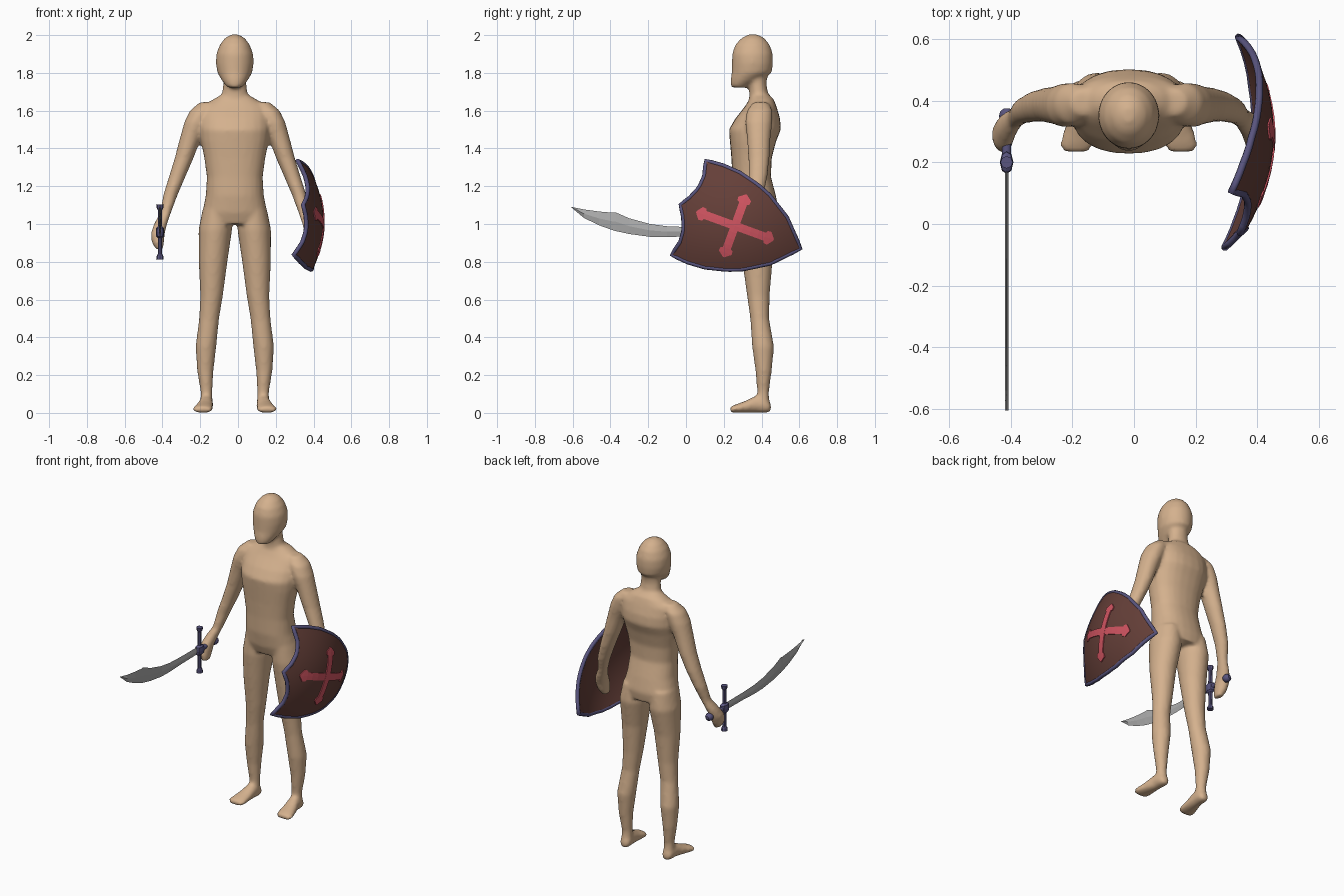
import bpy, bmesh, math
from mathutils import Vector

cube = bpy.data.objects.get("Cube")
if cube:
    bpy.data.objects.remove(cube, do_unlink=True)


def material(name, rgb):
    m = bpy.data.materials.new(name)
    m.use_nodes = True
    m.diffuse_color = (*rgb, 1)
    node = next(n for n in m.node_tree.nodes if n.type == 'BSDF_PRINCIPLED')
    node.inputs["Base Color"].default_value = (*rgb, 1)
    node.inputs["Roughness"].default_value = 0.7
    return m


SKIN = material("skin", (0.66, 0.44, 0.27))
BROWN = material("shield_brown", (0.13, 0.05, 0.04))
PURPLE = material("dull_purple", (0.10, 0.09, 0.21))
RED = material("cross_red", (0.64, 0.09, 0.12))
STEEL = material("steel", (0.42, 0.42, 0.42))


def finish(name, bm, mat, smooth_angle=None):
    bmesh.ops.recalc_face_normals(bm, faces=bm.faces)
    me = bpy.data.meshes.new(name)
    bm.to_mesh(me)
    bm.free()
    me.materials.append(mat)
    ob = bpy.data.objects.new(name, me)
    bpy.context.collection.objects.link(ob)
    if smooth_angle:
        bpy.ops.object.select_all(action='DESELECT')
        ob.select_set(True)
        bpy.context.view_layer.objects.active = ob
        bpy.ops.object.shade_smooth_by_angle(angle=math.radians(smooth_angle))
    return ob


def loft(bm, sections, second_axis=(0, 1, 0), side=1, n=24, power=2.0):
    """Closed tube through rings given as (x, y, z, half width, half depth)."""
    b, rings = Vector(second_axis), []
    for x, y, z, ra, rb in sections:
        ring = []
        for i in range(n):
            c, s = math.cos(math.tau * i / n), math.sin(math.tau * i / n)
            c = math.copysign(abs(c) ** (2 / power), c)
            s = math.copysign(abs(s) ** (2 / power), s)
            p = Vector((x + ra * c, y, z)) + b * (rb * s)
            ring.append(bm.verts.new((p.x * side, p.y, p.z)))
        rings.append(ring)
    for r, q in zip(rings, rings[1:]):
        for i in range(n):
            j = (i + 1) % n
            bm.faces.new((r[i], r[j], q[j], q[i]))
    bm.faces.new(rings[0])
    bm.faces.new(rings[-1])


def interp(knots, t):
    for (a, p), (b, q) in zip(knots, knots[1:]):
        if t <= b:
            return p + (q - p) * (t - a) / (b - a)
    return knots[-1][1]


# Body: overlapping lofts fused into one smooth skin
body = bmesh.new()
torso = [(1.69, .39, .06, .045), (1.66, .40, .115, .065), (1.62, .395, .175, .085),
         (1.56, .38, .185, .118), (1.50, .365, .187, .138), (1.44, .355, .180, .123),
         (1.35, .347, .162, .107), (1.25, .348, .148, .102), (1.15, .362, .154, .114),
         (1.06, .378, .172, .116), (1.0, .385, .165, .10)]
loft(body, [(0, y, z, a, b) for z, y, a, b in torso], power=2.3)
neck = [(1.82, .375, .06, .06), (1.74, .38, .062, .046), (1.69, .385, .068, .05),
        (1.60, .39, .08, .06)]
loft(body, [(0, y, z, a, b) for z, y, a, b in neck])
head = [(2.003, .355, .02, .025), (1.985, .354, .052, .06), (1.95, .352, .079, .091),
        (1.90, .352, .098, .108), (1.85, .352, .100, .109), (1.80, .348, .092, .106),
        (1.765, .318, .072, .082), (1.74, .293, .054, .057), (1.722, .283, .038, .042)]
loft(body, [(0, y, z, a, b) for z, y, a, b in head])

leg = [(.095, .38, 1.08, .075, .10), (.103, .385, .97, .089, .107),
       (.115, .378, .80, .076, .080), (.123, .383, .62, .060, .060),
       (.136, .390, .50, .053, .050), (.153, .408, .35, .055, .058),
       (.156, .411, .22, .043, .043), (.150, .408, .11, .031, .031),
       (.150, .407, .03, .034, .036)]
foot = [(.148, .450, .026, .022, .024), (.150, .425, .038, .036, .038),
        (.152, .375, .047, .037, .047), (.162, .310, .031, .047, .031),
        (.170, .260, .022, .055, .022), (.171, .232, .016, .045, .016)]
arm = [(.140, .395, 1.645, .045, .04), (.178, .390, 1.60, .060, .068),
       (.203, .385, 1.54, .064, .072), (.236, .385, 1.45, .056, .062),
       (.268, .386, 1.35, .050, .056), (.305, .381, 1.25, .044, .050),
       (.342, .368, 1.15, .038, .042), (.366, .345, 1.06, .029, .033),
       (.393, .318, 1.00, .035, .045), (.408, .290, .95, .037, .052),
       (.407, .275, .90, .032, .046), (.398, .268, .865, .018, .030)]
for side in (1, -1):
    loft(body, leg, side=side)
    loft(body, foot, second_axis=(0, 0, 1), side=side)
    loft(body, arm, side=side)
figure = finish("body", body, SKIN)
figure.location.x = -0.017
fuse = figure.modifiers.new("fuse", 'REMESH')
fuse.mode = 'VOXEL'
fuse.voxel_size = 0.011
fuse.use_smooth_shade = True
soften = figure.modifiers.new("soften", 'SMOOTH')
soften.factor = 0.5
soften.iterations = 6

# Sword: curved blade, upright guard, grip and pommel
SX, SZ = -0.413, 0.957
blade = bmesh.new()
edges = [(.18, .937, .983), (0, .935, .984), (-.10, .930, .988), (-.19, .932, 1.0),
         (-.30, .947, 1.030), (-.373, .963, 1.062), (-.39, .968, 1.060),
         (-.46, .993, 1.066), (-.54, 1.032, 1.077), (-.605, 1.086, 1.090)]
loft(blade, [(SX, y, (lo + hi) / 2, .006, (hi - lo) / 2) for y, lo, hi in edges],
     second_axis=(0, 0, 1), n=4)
finish("sword_blade", blade, STEEL)

guard = bmesh.new()
half = [(.0, .022, .038), (.022, .020, .034), (.032, .011, .014), (.115, .011, .012),
        (.128, .018, .018), (.145, .020, .020)]
rings = [(-z, a, b) for z, a, b in half[:0:-1]] + half
loft(guard, [(SX, .20, SZ + z, a, b) for z, a, b in rings], n=8)
finish("sword_guard", guard, PURPLE)

grip = bmesh.new()
turned = [(.22, .015), (.33, .014), (.335, .021), (.35, .025), (.365, .021), (.374, .010)]
loft(grip, [(SX, y, SZ, r, r) for y, r in turned], second_axis=(0, 0, 1), n=12)
finish("sword_grip", grip, PURPLE, 40)


# Shield: domed sheet, u runs from top edge to point, v runs across
def dome(u, v, lift=0.0):
    x = .452 + .068 * u - .91 * u * u + .04 * v - .92 * v * v
    return Vector((x + lift, .25 + .94 * u + .342 * v, 1.0 - .342 * u + .94 * v))


TOP = [(0, -.296), (.2, -.262), (.45, -.234), (.7, -.230), (1, -.250)]
WIDTH = [(0, .265), (.15, .272), (.3, .266), (.48, .238), (.6, .208), (.8, .130), (1, 0)]


def shield_point(s, t):
    start = interp(TOP, abs(s))
    return dome(start + (.379 - start) * t, s * interp(WIDTH, t))


def sheet(bm, rows, depth):
    """Quads through rows of points, thickened inward."""
    grid = [[bm.verts.new(p) for p in row] for row in rows]
    faces = [bm.faces.new((a[i], a[i + 1], b[i + 1], b[i]))
             for a, b in zip(grid, grid[1:]) for i in range(len(a) - 1)]
    out = bmesh.ops.extrude_face_region(bm, geom=faces, use_keep_orig=True)
    moved = [g for g in out["geom"] if isinstance(g, bmesh.types.BMVert)]
    bmesh.ops.translate(bm, verts=moved, vec=(-depth, 0, 0))


N = 20
span = [2 * i / N - 1 for i in range(N + 1)]
steps = [i / N for i in range(N + 1)]
board = bmesh.new()
sheet(board, [[shield_point(s, t) for s in span] for t in steps], .018)
bmesh.ops.remove_doubles(board, verts=board.verts, dist=.0005)
finish("shield_board", board, BROWN, 40)

# Shield rim: tube along the outline
outline = [shield_point(s, 0) for s in span]
outline += [shield_point(1, t) for t in steps[1:]]
outline += [shield_point(-1, t) for t in steps[-2:0:-1]]
curve = bpy.data.curves.new("shield_rim", 'CURVE')
curve.dimensions = '3D'
curve.bevel_depth = .012
curve.bevel_resolution = 2
spline = curve.splines.new('POLY')
spline.points.add(len(outline) - 1)
for pt, p in zip(spline.points, outline):
    pt.co = (p.x - .008, p.y, p.z, 1)
spline.use_cyclic_u = True
curve.materials.append(PURPLE)
bpy.context.collection.objects.link(bpy.data.objects.new("shield_rim", curve))

# Cross: two strips with arrow ends lying on the dome
cross = bmesh.new()
for length, along_u, lift in ((.218, True, .005), (.176, False, .0055)):
    tip = [(length, .004), (length - .025, .036), (length - .045, .034), (length - .05, .022)]
    bar = [(-p, w) for p, w in tip] + [(length * k / 5, .022) for k in range(-3, 4)] + tip[::-1]
    rows = []
    for p, w in bar:
        pair = [(p, -w), (p, 0), (p, w)] if along_u else [(w, p), (0, p), (-w, p)]
        rows.append([dome(u + .012, v - .006, lift) for u, v in pair])
    sheet(cross, rows, .009)
finish("shield_cross", cross, RED)
